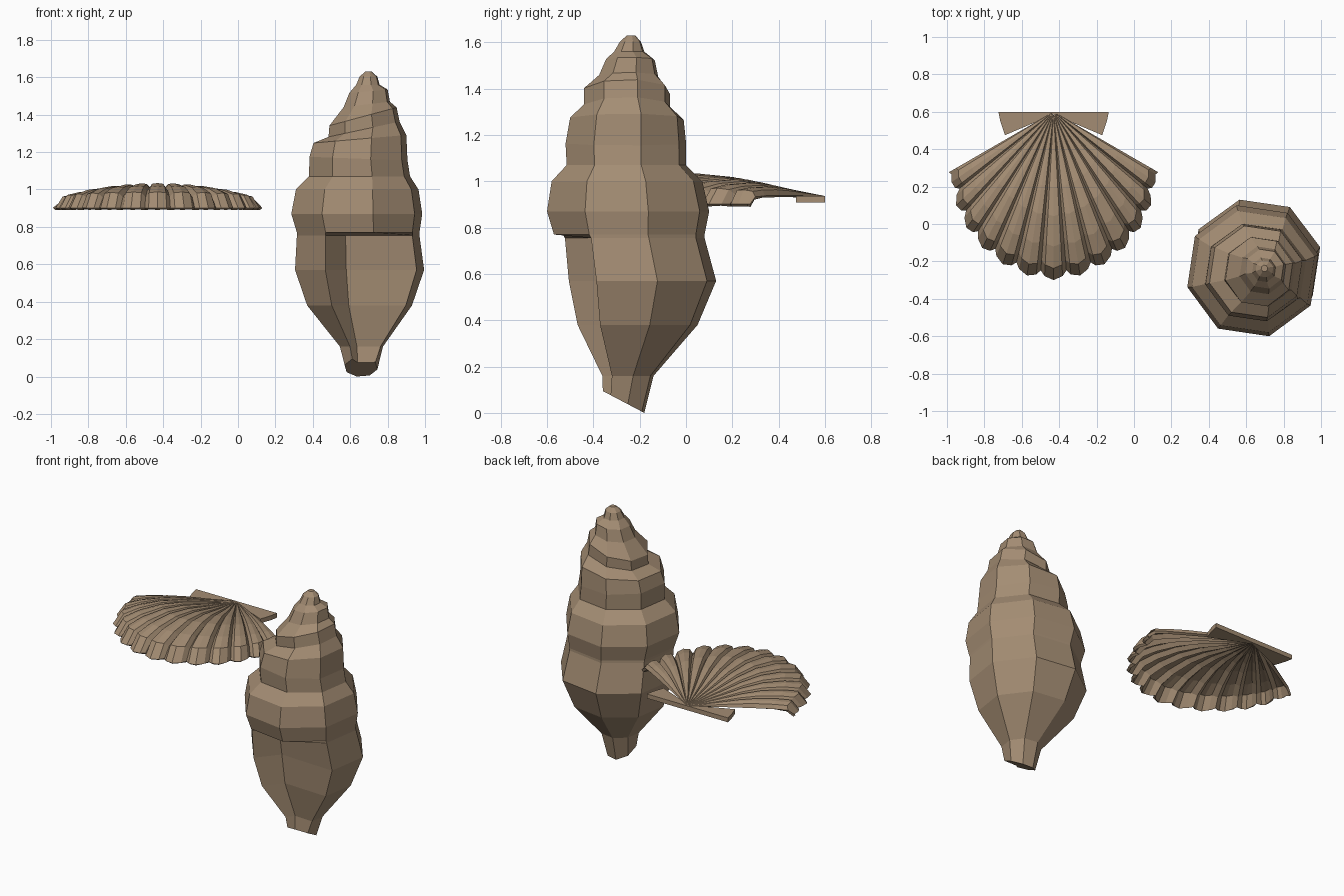
import bpy, bmesh, math

if "Cube" in bpy.data.objects:
    bpy.data.objects.remove(bpy.data.objects["Cube"])

tan = bpy.data.materials.new("shell_tan")
tan.diffuse_color = (0.37, 0.265, 0.172, 1)
tan.use_nodes = True
tan.node_tree.nodes["Principled BSDF"].inputs["Base Color"].default_value = tan.diffuse_color


def make(name, verts, faces, recalc=True):
    me = bpy.data.meshes.new(name)
    me.from_pydata(verts, [], faces)
    bm = bmesh.new()
    bm.from_mesh(me)
    if recalc:
        bmesh.ops.recalc_face_normals(bm, faces=bm.faces)
    bm.to_mesh(me)
    bm.free()
    me.materials.append(tan)
    ob = bpy.data.objects.new(name, me)
    bpy.context.collection.objects.link(ob)
    return ob


# Spiral shell: eight-sided rings (z, x left, x right, y front, y back, sideways tilt)
RINGS = [
    (1.63, .68, .715, -.255, -.22, 0),
    (1.603, .65, .745, -.285, -.195, 0),
    (1.56, .632, .757, -.31, -.18, 0),
    (1.525, .595, .80, -.345, -.135, .01),
    (1.455, .565, .812, -.375, -.12, .015),
    (1.39, .489, .848, -.44, -.07, .05),
    (1.322, .484, .864, -.44, -.07, .042),
    (1.27, .404, .90, -.50, -.01, .022),
    (1.165, .382, .906, -.52, 0, -.01),
    (1.07, .38, .92, -.515, 0, 0),
    (1.0, .31, .965, -.58, .07, 0),
    (.87, .285, .985, -.60, .10, 0),
    (.77, .315, .97, -.57, .08, 0),
    (.755, .315, .97, -.56, .08, 0),
    (.57, .305, .995, -.545, .13, 0),
    (.38, .37, .93, -.50, .05, 0),
    (.16, .545, .775, -.375, -.14, 0),
    (.05, .57, .745, -.37, -.18, 0),
]
verts, faces = [], []
for z, xl, xr, yf, yb, tilt in RINGS:
    cx, cy = (xl + xr) / 2, (yf + yb) / 2
    rx, ry = (xr - xl) / 1.94, (yb - yf) / 1.94
    for j in range(8):
        a = math.radians(14 + 45 * j)
        c, s = math.cos(a), math.sin(a)
        if j == 6 and z < .76:      # aperture: this column is pulled inward
            c, s = -.2, -.47
        zz = z + tilt * c
        if z < .1:                  # slanted lower end
            zz -= .05 * s / .97
        verts.append((cx + c * rx, cy + s * ry, zz))
n = len(RINGS)
for r in range(n - 1):
    for j in range(8):
        k = (j + 1) % 8
        faces.append((r * 8 + j, (r + 1) * 8 + j, (r + 1) * 8 + k, r * 8 + k))
faces.append(tuple(range(8)))
faces.append(tuple(range((n - 1) * 8, n * 8)))
make("spiral_shell", verts, faces)

# Scallop fan: 13 ribs spreading from the hinge, with narrow grooves between
HX, HY = -.43, .60
STEP = 120 / 13
COLS = []                           # (angle, groove depth, edge setback)
for i in range(13):
    mid = (i - 6) * STEP
    for f, drop, back in ((-.5, .022, .045), (-.34, 0, .018), (0, -.004, 0), (.34, 0, .018)):
        COLS.append((mid + f * STEP, drop, back))
COLS.append((60, .022, .045))
COLS[0] = (-60, .022, .012)
COLS[-1] = (60, .022, .012)
ROWS = [(.02, 0), (.25, .42), (.45, .85), (.62, 1), (.8, .8), (.93, .4), (1, None)]
verts, faces = [], []
for t, lift in ROWS:
    for a, drop, back in COLS:
        reach = .9 - .235 * (min(abs(a), 56) / 55) ** 1.6 - back * t
        rad = math.radians(a)
        if lift is None:
            z = .902
        else:
            z = .938 + .012 * t + .085 * lift * (1 - (a / 66) ** 2) - drop * min(1, t * 1.8)
        verts.append((HX + reach * t * math.sin(rad), HY - reach * t * math.cos(rad), z))
w = len(COLS)
for r in range(len(ROWS) - 1):
    for i in range(w - 1):
        faces.append((r * w + i, (r + 1) * w + i, (r + 1) * w + i + 1, r * w + i + 1))
fan = make("scallop_fan", verts, faces, recalc=False)
sol = fan.modifiers.new("thickness", 'SOLIDIFY')
sol.thickness = .018
sol.offset = -1

# Hinge ears: flat plate along the back of the fan
half = [(.295, .60), (.285, .55), (.26, .475)]
outline = [(HX - x, y) for x, y in half] + [(HX, .585)] + [(HX + x, y) for x, y in reversed(half)]
m = len(outline)
verts = [(x, y, z) for z in (.908, .937) for x, y in outline]
faces = [tuple(range(m)), tuple(range(m, 2 * m))]
faces += [(i, (i + 1) % m, m + (i + 1) % m, m + i) for i in range(m)]
make("hinge_ears", verts, faces)
